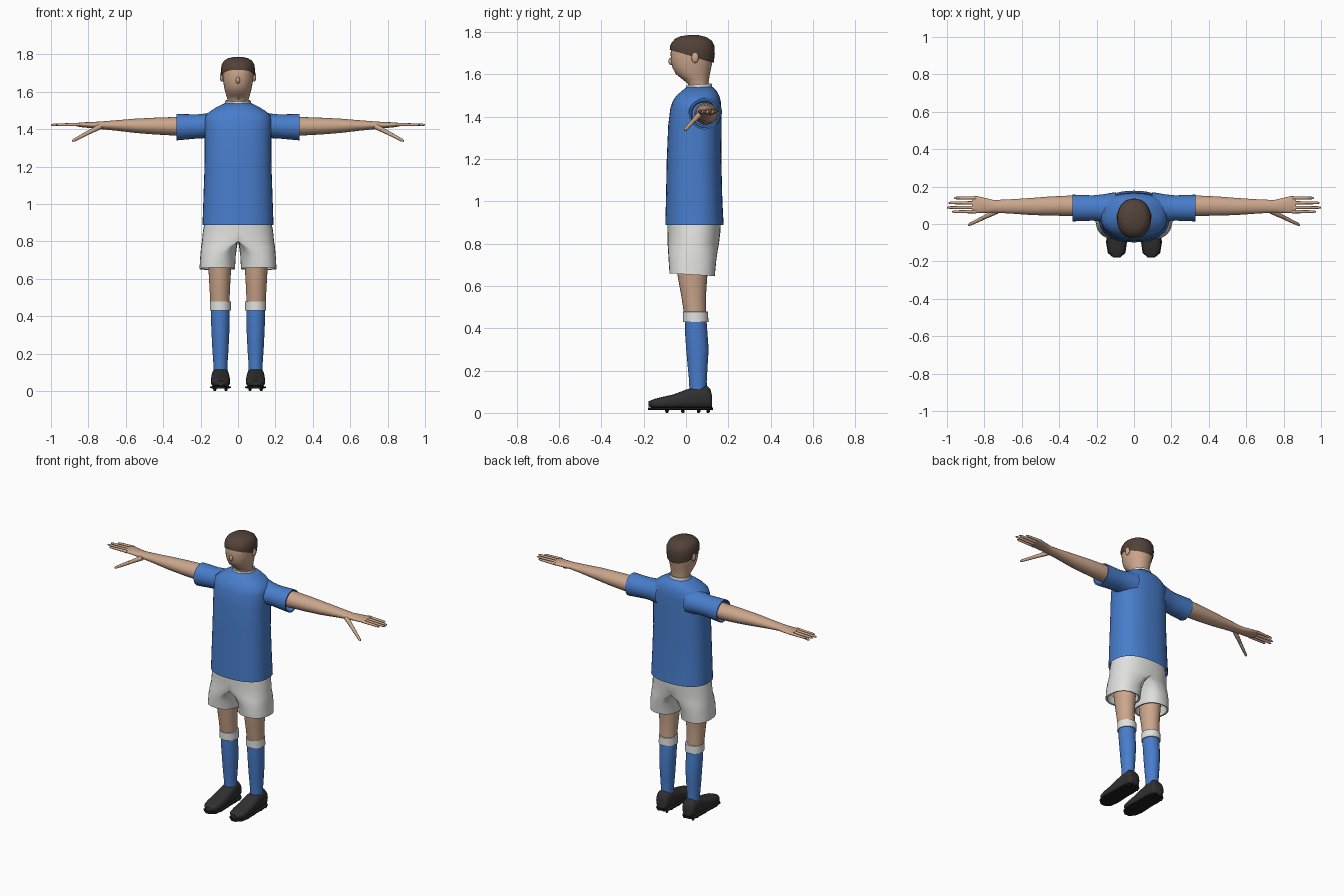
import bpy, bmesh, math
from mathutils import Vector


def material(name, rgb):
    m = bpy.data.materials.new(name)
    m.diffuse_color = (*rgb, 1)
    return m


BLUE = material("blue_cloth", (0.065, 0.205, 0.60))
WHITE = material("white_cloth", (0.75, 0.75, 0.73))
SKIN = material("skin", (0.60, 0.38, 0.26))
HAIR = material("brown_hair", (0.085, 0.055, 0.04))
BOOT = material("boot_black", (0.03, 0.03, 0.03))
SOLE = material("sole_black", (0.013, 0.013, 0.013))


def finish(bm, name, mat, angle=50):
    bmesh.ops.remove_doubles(bm, verts=bm.verts, dist=0.0004)
    bmesh.ops.recalc_face_normals(bm, faces=bm.faces)
    me = bpy.data.meshes.new(name)
    bm.to_mesh(me)
    bm.free()
    me.materials.append(mat)
    me.polygons.foreach_set("use_smooth", [True] * len(me.polygons))
    me.set_sharp_from_angle(angle=math.radians(angle))
    ob = bpy.data.objects.new(name, me)
    bpy.context.collection.objects.link(ob)
    return ob


def skin_rings(bm, rings, caps=(True, True)):
    vs = [[bm.verts.new(p) for p in r] for r in rings]
    n = len(vs[0])
    for a, b in zip(vs, vs[1:]):
        for i in range(n):
            j = (i + 1) % n
            bm.faces.new((a[i], a[j], b[j], b[i]))
    if caps[0]:
        bm.faces.new(vs[0])
    if caps[1]:
        bm.faces.new(vs[-1])


def oval(t, power):
    c, s = math.cos(t), math.sin(t)
    return (math.copysign(abs(c) ** (2 / power), c),
            math.copysign(abs(s) ** (2 / power), s))


def loft(name, axis, rows, mat, power=2.0, n=28, caps=(True, True), side=1, angle=50):
    """Rows: position on axis, low/high of first cross axis, low/high of second, optional tilt."""
    rings = []
    for row in rows:
        p, a0, a1, b0, b1 = row[:5]
        tilt = row[5] if len(row) > 5 else 0
        ring = []
        for i in range(n):
            c, s = oval(2 * math.pi * i / n, power)
            a = (a0 + a1) / 2 + c * (a1 - a0) / 2
            b = (b0 + b1) / 2 + s * (b1 - b0) / 2
            q = p + tilt * (b - (b0 + b1) / 2)
            x, y, z = {"Z": (a, b, q), "X": (q, a, b), "Y": (a, q, b)}[axis]
            ring.append((x * side, y, z))
        rings.append(ring)
    bm = bmesh.new()
    skin_rings(bm, rings, caps)
    return finish(bm, name, mat, angle)


def rod(bm, p, q, r0, r1, n=10):
    p, q = Vector(p), Vector(q)
    rot = (q - p).to_track_quat("Z", "Y")
    rings = []
    for f, r in ((0, r0), (0.9, r1), (1, r1 * 0.5)):
        rings.append([p.lerp(q, f) + rot @ Vector((r * math.cos(2 * math.pi * i / n),
                      r * math.sin(2 * math.pi * i / n), 0)) for i in range(n)])
    skin_rings(bm, rings)


def ball(name, centre, radii, mat):
    bm = bmesh.new()
    bmesh.ops.create_uvsphere(bm, u_segments=16, v_segments=10, radius=1)
    for v in bm.verts:
        v.co = Vector(centre) + Vector(c * r for c, r in zip(v.co, radii))
    return finish(bm, name, mat)


# Shirt body, hem to neckline
loft("shirt_body", "Z", [
    (0.91, -.172, .172, -.085, .163), (0.888, -.19, .19, -.098, .178),
    (1.00, -.186, .186, -.095, .172), (1.20, -.179, .179, -.091, .167),
    (1.36, -.178, .178, -.084, .168), (1.44, -.179, .179, -.074, .167),
    (1.475, -.174, .174, -.062, .164), (1.50, -.143, .143, -.045, .157),
    (1.52, -.11, .11, -.022, .146), (1.54, -.068, .068, .002, .126)], BLUE, power=2.4, n=40)

# Collar band
loft("collar", "Z", [
    (1.525, -.071, .071, -.004, .125), (1.553, -.068, .068, .001, .121, .08),
    (1.553, -.061, .061, .008, .114, .08), (1.53, -.061, .061, .008, .114)],
    WHITE, caps=(False, False))

# Head with neck
loft("head", "Z", [
    (1.52, -.055, .055, .010, .106), (1.555, -.056, .056, .010, .106),
    (1.578, -.062, .062, -.018, .109), (1.602, -.069, .069, -.048, .113),
    (1.63, -.075, .075, -.063, .119), (1.66, -.080, .080, -.070, .125),
    (1.70, -.083, .083, -.073, .129), (1.74, -.080, .080, -.066, .126),
    (1.765, -.06, .06, -.04, .10)], SKIN, power=2.15, n=32)
ball("nose", (0, -.070, 1.662), (.011, .013, .018), SKIN)

# Hair cap with a slanting hairline
loft("hair", "Z", [
    (1.69, -.081, .081, -.067, .125, -.30), (1.686, -.089, .089, -.077, .131, -.30),
    (1.715, -.091, .091, -.076, .136, -.18), (1.743, -.088, .088, -.066, .135, -.10),
    (1.765, -.076, .076, -.050, .122, -.06), (1.779, -.054, .054, -.025, .095, -.03),
    (1.786, -.022, .022, .012, .060)], HAIR, power=2.15, n=32)

# Shorts: each half blends from a half oval at the waist to a leg tube
bm = bmesh.new()
N = 32
for s in (-1, 1):
    rings = []
    # height, blend, half-oval width, leg inner/outer x, front y, back y
    for z, f, w, x0, x1, y0, y1 in (
            (.91, 0, .176, .01, .19, -.088, .165), (.86, 0, .187, .01, .19, -.088, .163),
            (.80, 0, .193, .01, .195, -.087, .156), (.77, .5, .197, .012, .198, -.085, .150),
            (.72, .9, .20, .014, .202, -.082, .143), (.655, 1, .20, .016, .206, -.078, .136),
            (.657, 1, .20, .026, .196, -.068, .126), (.71, 1, .20, .030, .190, -.060, .115)):
        ring = []
        for i in range(N):
            c, q = oval(2 * math.pi * i / N, 2.3)
            half = max(c, 0) * w
            leg = (x0 + x1) / 2 + c * (x1 - x0) / 2
            y = (y0 + y1) / 2 + q * (y1 - y0) / 2
            drop = -.06 * y if z < .7 else 0
            ring.append((s * (half + (leg - half) * f), y, z + drop))
        rings.append(ring)
    skin_rings(bm, rings, (False, False))
seam = [f for f in bm.faces if all(abs(v.co.x) < .0005 for v in f.verts)]
bmesh.ops.delete(bm, geom=seam, context="FACES")
finish(bm, "shorts", WHITE)

for side, tag in ((-1, "left"), (1, "right")):
    # Ear
    ball(tag + "_ear", (side * .087, .043, 1.68), (.010, .017, .026), SKIN)

    # Sleeve with an open cuff
    loft(tag + "_sleeve", "X", [
        (.10, .00, .17, 1.34, 1.505), (.17, .012, .158, 1.352, 1.484),
        (.22, .018, .153, 1.350, 1.479), (.33, .014, .157, 1.340, 1.481),
        (.33, .022, .150, 1.348, 1.474), (.27, .030, .145, 1.36, 1.468)],
        BLUE, caps=(False, False), side=side)

    # Arm and palm
    loft(tag + "_arm", "X", [
        (.26, .040, .150, 1.362, 1.466), (.34, .043, .152, 1.366, 1.465),
        (.45, .045, .147, 1.372, 1.461), (.55, .048, .139, 1.380, 1.456),
        (.66, .056, .132, 1.393, 1.447), (.75, .061, .128, 1.402, 1.440),
        (.79, .060, .138, 1.406, 1.438), (.84, .058, .149, 1.411, 1.436),
        (.865, .060, .148, 1.416, 1.433)], SKIN, n=24, side=side)

    # Fingers and thumb
    bm = bmesh.new()
    for y, tip in ((.139, .962), (.113, .993), (.088, 1.0), (.066, .972)):
        rod(bm, (side * .845, y, 1.425), (side * tip, y, 1.423), .0095, .007)
    rod(bm, (side * .735, .068, 1.415), (side * .82, .026, 1.371), .015, .010)
    rod(bm, (side * .805, .033, 1.379), (side * .886, -.006, 1.336), .011, .008)
    finish(bm, tag + "_fingers", SKIN)

    # Leg, sock and folded cuff
    loft(tag + "_leg", "Z", [
        (.46, .046, .148, -.008, .096), (.55, .043, .152, -.022, .094),
        (.65, .037, .158, -.040, .101), (.74, .034, .165, -.048, .110)], SKIN, side=side)
    loft(tag + "_sock", "Z", [
        (.09, .056, .132, .016, .100), (.15, .056, .132, .015, .098),
        (.22, .051, .137, .008, .102), (.30, .047, .141, .001, .107),
        (.37, .045, .144, -.004, .102), (.45, .044, .146, -.006, .096)], BLUE, side=side)
    loft(tag + "_sock_cuff", "Z", [
        (.43, .046, .146, -.006, .097), (.430, .038, .151, -.014, .106),
        (.478, .038, .150, -.014, .104), (.480, .046, .145, -.006, .096)], WHITE, side=side)

    # Boot, sole and studs
    loft(tag + "_boot", "Y", [
        (-.177, .074, .112, .030, .055), (-.150, .048, .138, .022, .066),
        (-.110, .042, .145, .020, .076), (-.060, .042, .145, .020, .087),
        (.000, .045, .143, .020, .110), (.045, .047, .141, .020, .123),
        (.098, .050, .138, .020, .131), (.115, .055, .134, .022, .112),
        (.124, .065, .124, .028, .080)], BOOT, power=2.7, side=side)
    loft(tag + "_sole", "Y", [
        (-.180, .076, .110, .014, .026), (-.155, .046, .140, .014, .026),
        (-.100, .038, .149, .014, .026), (-.020, .043, .145, .014, .026),
        (.060, .043, .145, .014, .026), (.110, .050, .138, .014, .026),
        (.127, .068, .120, .014, .026)], SOLE, power=5, side=side)
    bm = bmesh.new()
    for y in (-.09, -.015, .06, .105):
        for dx in (-.03, .03):
            x = side * .094 + dx
            rod(bm, (x, y, .018), (x, y, 0), .010, .007, 8)
    finish(bm, tag + "_studs", SOLE, 30)
